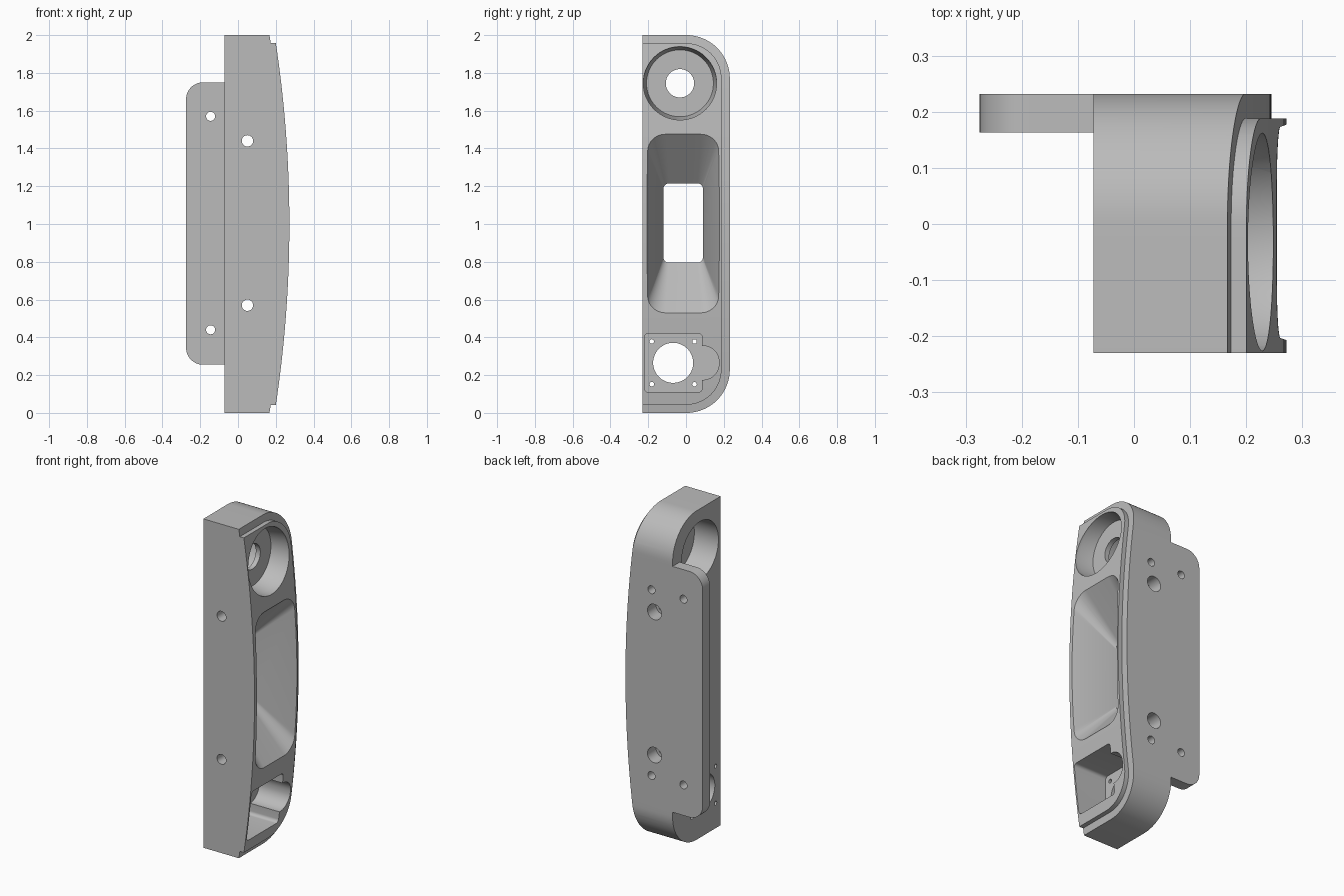
import bpy, bmesh
from math import sin, cos, pi, sqrt

cube = bpy.data.objects.get("Cube")
if cube:
    bpy.data.objects.remove(cube, do_unlink=True)

grey = bpy.data.materials.new("plain grey")
grey.use_nodes = True
COLOUR = (0.5, 0.5, 0.5, 1)
grey.diffuse_color = COLOUR
grey.node_tree.nodes["Principled BSDF"].inputs["Base Color"].default_value = COLOUR


def rounded(u0, u1, v0, v1, radii, steps=12):
    """Rounded rectangle; radii run (u1,v1), (u0,v1), (u0,v0), (u1,v0)."""
    pts = []
    corners = [(u1, v1, -1, -1), (u0, v1, 1, -1), (u0, v0, 1, 1), (u1, v0, -1, 1)]
    for i, ((u, v, su, sv), r) in enumerate(zip(corners, radii)):
        cu, cv = u + su * r, v + sv * r
        for k in range(steps + 1 if r else 1):
            a = pi / 2 * (i + k / steps)
            pts.append((cu + r * cos(a), cv + r * sin(a)))
    return pts


def circle(u, v, r, n=64):
    return [(u + r * cos(2 * pi * k / n), v + r * sin(2 * pi * k / n)) for k in range(n)]


def loft(name, axis, sections):
    """Solid through (position, outline) sections along the x or y axis."""
    bm = bmesh.new()
    rings = []
    for d, outline in sections:
        rings.append([bm.verts.new((d, u, v) if axis == "x" else (u, d, v))
                      for u, v in outline])
    for a, b in zip(rings, rings[1:]):
        for i in range(len(a)):
            j = (i + 1) % len(a)
            bm.faces.new((a[i], a[j], b[j], b[i]))
    bm.faces.new(rings[0])
    bm.faces.new(rings[-1])
    bmesh.ops.recalc_face_normals(bm, faces=bm.faces)
    mesh = bpy.data.meshes.new(name)
    bm.to_mesh(mesh)
    bm.free()
    mesh.materials.append(grey)
    ob = bpy.data.objects.new(name, mesh)
    bpy.context.collection.objects.link(ob)
    return ob


def prism(name, axis, d0, d1, outline):
    return loft(name, axis, [(d0, outline), (d1, outline)])


def combine(target, tool, operation):
    mod = target.modifiers.new("combine", "BOOLEAN")
    mod.operation, mod.object, mod.solver = operation, tool, "EXACT"
    graph = bpy.context.evaluated_depsgraph_get()
    mesh = bpy.data.meshes.new_from_object(target.evaluated_get(graph))
    target.modifiers.clear()
    target.data = mesh
    bpy.data.objects.remove(tool, do_unlink=True)


def bowed(crest, n=48):
    """Side profile whose outer edge is a shallow arc."""
    R = 6.44 + crest - 0.272
    pts = [(-0.4, 2.1), (-0.4, -0.1)]
    for k in range(n + 1):
        z = -0.1 + 2.2 * k / n
        pts.append((crest - R + sqrt(R * R - (z - 1) ** 2), z))
    return pts


# Housing: outer shell plus a raised, bowed inner land that leaves a rim ledge
housing = prism("housing", "x", -0.072, 0.4, rounded(-0.23, 0.232, 0, 2, (0.23, 0, 0, 0.23), 20))
combine(housing, prism("bow", "y", -0.5, 0.5, bowed(0.245)), "INTERSECT")
land = prism("land", "x", 0.03, 0.4, rounded(-0.23, 0.188, 0.043, 1.957, (0.187, 0, 0, 0.187), 20))
combine(land, prism("bow", "y", -0.5, 0.5, bowed(0.272)), "INTERSECT")
combine(housing, land, "UNION")

# Mounting flange along the back
flange = prism("flange", "y", 0.163, 0.232, rounded(-0.275, 0.0, 0.255, 1.75, (0, 0.09, 0.09, 0)))
combine(housing, flange, "UNION")

cutters = []

# Upper round seat, open on both sides of a thin web with a centre hole
SY, SZ = -0.032, 1.745
cutters.append(loft("seat", "x", [(0.12, circle(SY, SZ, 0.177)),
                                  (0.2, circle(SY, SZ, 0.194)),
                                  (0.4, circle(SY, SZ, 0.194))]))
cutters.append(prism("rear_seat", "x", -0.2, 0.09, circle(SY, SZ, 0.177)))
cutters.append(prism("seat_hole", "x", -0.2, 0.4, circle(SY, SZ, 0.075)))

# Central flared window
throat = rounded(-0.12, 0.09, 0.795, 1.215, (0.03,) * 4)
mouth = rounded(-0.21, 0.18, 0.5, 1.505, (0.1,) * 4)
cutters.append(loft("window", "x", [(-0.2, throat), (0.03, throat), (0.28, mouth), (0.4, mouth)]))

# Lower pocket with side lobe, bore and four screw holes
PY, PZ = -0.068, 0.265
cutters.append(prism("pocket", "x", 0.02, 0.4, rounded(-0.22, 0.086, 0.11, 0.42, (0.02,) * 4, 6)))
cutters.append(prism("pocket_lobe", "x", 0.02, 0.4, rounded(0.0, 0.175, 0.175, 0.355, (0.085, 0, 0, 0.085))))
cutters.append(prism("pocket_bore", "x", -0.2, 0.4, circle(PY, PZ, 0.106)))
for sy in (-1, 1):
    for sz in (-1, 1):
        cutters.append(prism("screw_hole", "x", -0.2, 0.3,
                             circle(PY + sy * 0.113, PZ + sz * 0.113, 0.012, 20)))

# Bolt holes, mirrored about mid height
for s in (-1, 1):
    cutters.append(prism("bolt_hole", "y", -0.4, 0.4, circle(0.05, 1.005 + s * 0.435, 0.03, 32)))
    cutters.append(prism("counterbore", "y", 0.15, 0.4, circle(0.05, 1.005 + s * 0.435, 0.047, 32)))
    cutters.append(prism("pin_hole", "y", 0.13, 0.4, circle(0.07, 1.005 + s * 0.565, 0.024, 32)))
    cutters.append(prism("flange_hole", "y", 0.0, 0.4, circle(-0.145, 1.005 + s * 0.565, 0.024, 32)))

for cutter in cutters:
    combine(housing, cutter, "DIFFERENCE")

# Smooth the curved walls, keep machined edges sharp
for ob in bpy.context.selected_objects:
    ob.select_set(False)
housing.select_set(True)
bpy.context.view_layer.objects.active = housing
bpy.ops.object.shade_smooth_by_angle(angle=0.4)
